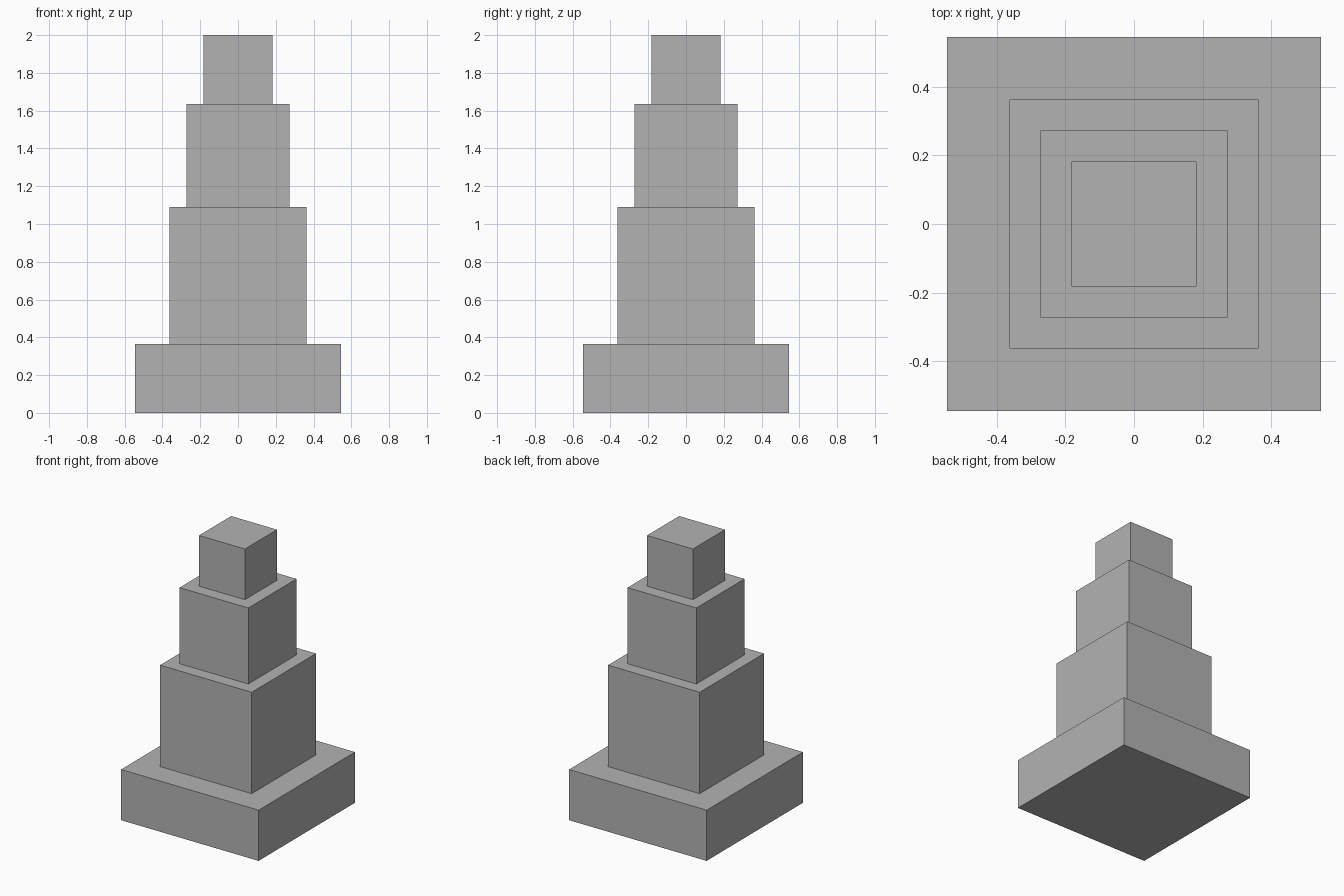
import bpy

if "Cube" in bpy.data.objects:
    bpy.data.objects.remove(bpy.data.objects["Cube"])

UNIT = 2 / 11  # eleven units of total height

grey = bpy.data.materials.new("plain_grey")
grey.diffuse_color = (0.45, 0.45, 0.45, 1)
grey.use_nodes = True
grey.node_tree.nodes["Principled BSDF"].inputs["Base Color"].default_value = grey.diffuse_color

# Stacked square blocks, bottom to top: name, width, height in units
TIERS = [
    ("base_block", 6, 2),
    ("lower_block", 4, 4),
    ("upper_block", 3, 3),
    ("top_block", 2, 2),
]

z = 0
for name, width, height in TIERS:
    bpy.ops.mesh.primitive_cube_add(size=1, location=(0, 0, (z + height / 2) * UNIT))
    block = bpy.context.object
    block.name = name
    block.scale = (width * UNIT, width * UNIT, height * UNIT)
    bpy.ops.object.transform_apply(location=False, rotation=False, scale=True)
    block.data.materials.append(grey)
    z += height
